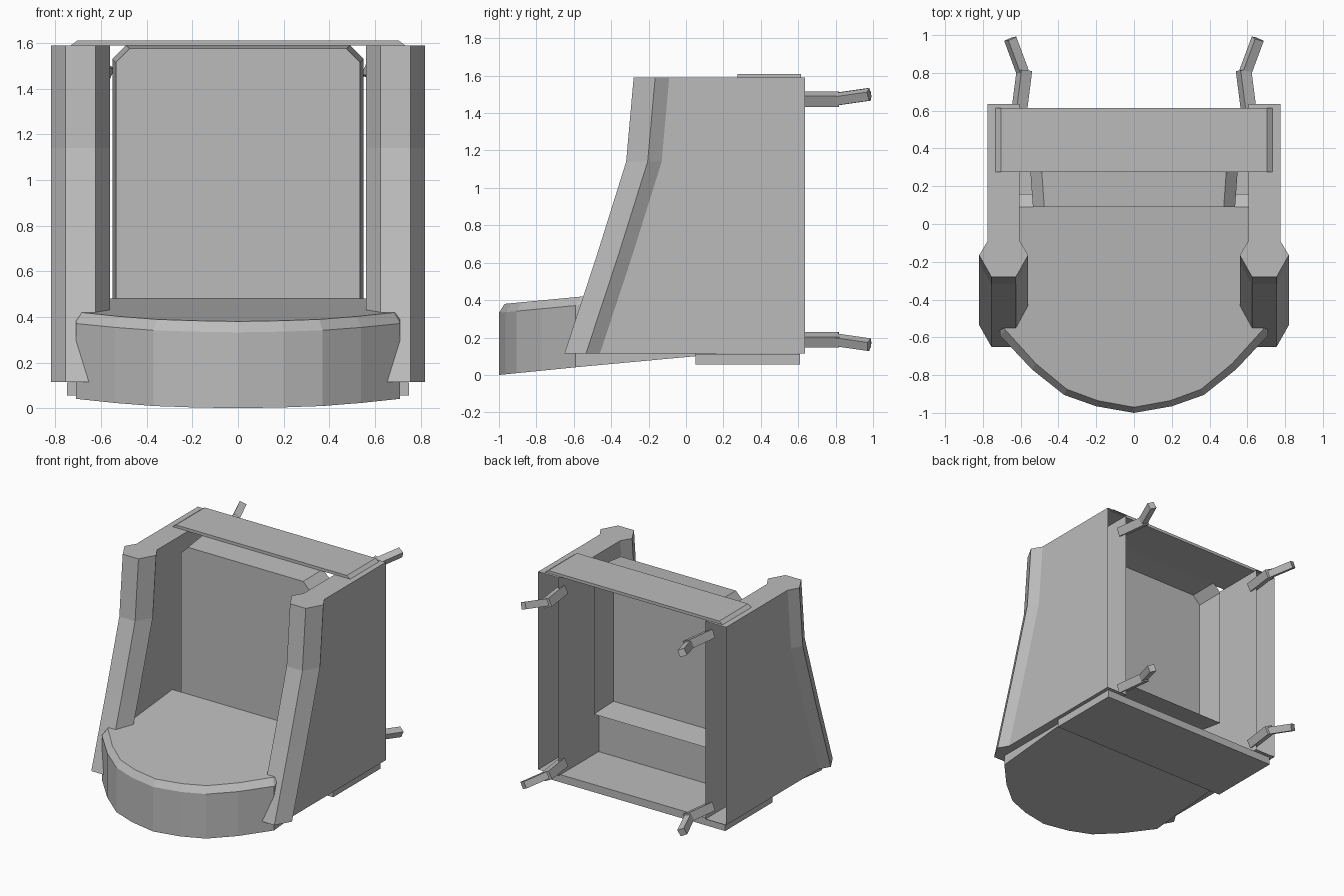
import bpy, bmesh, math
from mathutils import Vector

if "Cube" in bpy.data.objects:
    bpy.data.objects.remove(bpy.data.objects["Cube"], do_unlink=True)

grey = bpy.data.materials.new("plain_grey")
grey.use_nodes = True
colour = (0.5, 0.5, 0.5, 1)
grey.diffuse_color = colour
grey.node_tree.nodes["Principled BSDF"].inputs["Base Color"].default_value = colour


def make(name, bm):
    bmesh.ops.recalc_face_normals(bm, faces=bm.faces)
    mesh = bpy.data.meshes.new(name)
    bm.to_mesh(mesh)
    bm.free()
    mesh.materials.append(grey)
    obj = bpy.data.objects.new(name, mesh)
    bpy.context.collection.objects.link(obj)
    return obj


def loft(name, rings, caps=(True, True), skip=()):
    """Join rings of points with quads; skip leaves the given sides open."""
    bm = bmesh.new()
    vs = [[bm.verts.new(p) for p in ring] for ring in rings]
    n = len(rings[0])
    for a, b in zip(vs, vs[1:]):
        for i in range(n):
            if i not in skip:
                j = (i + 1) % n
                bm.faces.new((a[i], a[j], b[j], b[i]))
    if caps[0]:
        bm.faces.new(vs[0])
    if caps[1]:
        bm.faces.new(vs[-1])
    return make(name, bm)


def rect(hx, y0, y1, z):
    return [(-hx, y0, z), (hx, y0, z), (hx, y1, z), (-hx, y1, z)]


# Side walls: hollow shells, open at the back, with a flared front post
levels = [(0.115, -0.65), (0.63, -0.48), (1.14, -0.32), (1.59, -0.28)]


def wall_ring(s, z, f):
    mid, back = f + 0.115, f + 0.19
    pts = [(0.605, 0.635), (0.605, back), (0.56, mid), (0.625, f),
           (0.755, f), (0.82, mid), (0.775, back), (0.775, 0.635)]
    return [(s * x, y, z) for x, y in pts]


for s, side in ((1, "left"), (-1, "right")):
    loft(side + "_side_wall", [wall_ring(s, z, f) for z, f in levels], skip=(7,))

# Seat: rounded front with a chamfered rim, sloping up to the back
half = [(0.2, -0.965), (0.37, -0.905), (0.54, -0.77), (0.71, -0.59),
        (0.71, -0.5), (0.605, -0.45), (0.605, 0.09)]
outline = [(0, -1)] + half + [(-x, y) for x, y in reversed(half)]


def inset(x, y):
    return (x * 0.96, y + 0.03) if y < -0.55 else (x, y)


def top_z(y):
    return 0.38 + 0.095 * (y + 0.97)


bottom = [(x, y, 0.1 * (y + 1)) for x, y in outline]
rim = [(x, y, top_z(y) - (0.045 if y < -0.55 else 0.02)) for x, y in outline]
top = [(x, y, top_z(y)) for x, y in (inset(*p) for p in outline)]
loft("seat", [bottom, rim, top])

# Sloped ledge behind the seat
ledge = [(0.09, 0.48), (0.16, 0.44), (0.16, 0.11), (0.09, 0.11)]
loft("seat_back_ledge", [[(x, y, z) for y, z in ledge] for x in (-0.605, 0.605)])

# Underside wedge and floor plate
wedge = [(-0.59, 0.041), (0.05, 0.1), (0.05, 0.116), (-0.59, 0.116)]
loft("seat_base", [[(x, y, z) for y, z in wedge] for x in (-0.71, 0.71)])
loft("floor_plate", [rect(0.75, 0.05, 0.61, z) for z in (0.055, 0.112)])

# Backrest: shallow tray with cut top corners, open at the back


def back_ring(hx, y, z0, z1):
    c = 0.06
    return [(-hx, y, z0), (hx, y, z0), (hx, y, z1 - c), (hx - c, y, z1),
            (c - hx, y, z1), (-hx, y, z1 - c)]


loft("backrest", [back_ring(0.535, 0.09, 0.48, 1.575),
                  back_ring(0.55, 0.3, 0.46, 1.59)], caps=(True, False))

# Top crossbar with sloped ends
loft("top_crossbar", [rect(0.735, 0.275, 0.615, 1.588), rect(0.705, 0.275, 0.615, 1.61)])


# Bent pegs on the rear edges
def peg_part(name, a, b, radius):
    a, b = Vector(a), Vector(b)
    d = (b - a).normalized()
    u = d.cross(Vector((0, 0, 1))).normalized()
    v = u.cross(d)
    angles = [math.radians(20 + 90 * i) for i in range(4)]
    loft(name, [[p + radius * (math.cos(t) * u + math.sin(t) * v) for t in angles]
                for p in (a, b)])


for s, side in ((1, "left"), (-1, "right")):
    for z, lift, level in ((1.475, 0.025, "upper"), (0.187, -0.025, "lower")):
        peg_part(f"{side}_{level}_peg", (s * 0.61, 0.58, z), (s * 0.58, 0.815, z), 0.044)
        peg_part(f"{side}_{level}_peg_tip", (s * 0.59, 0.805, z),
                 (s * 0.655, 0.98, z + lift), 0.036)
